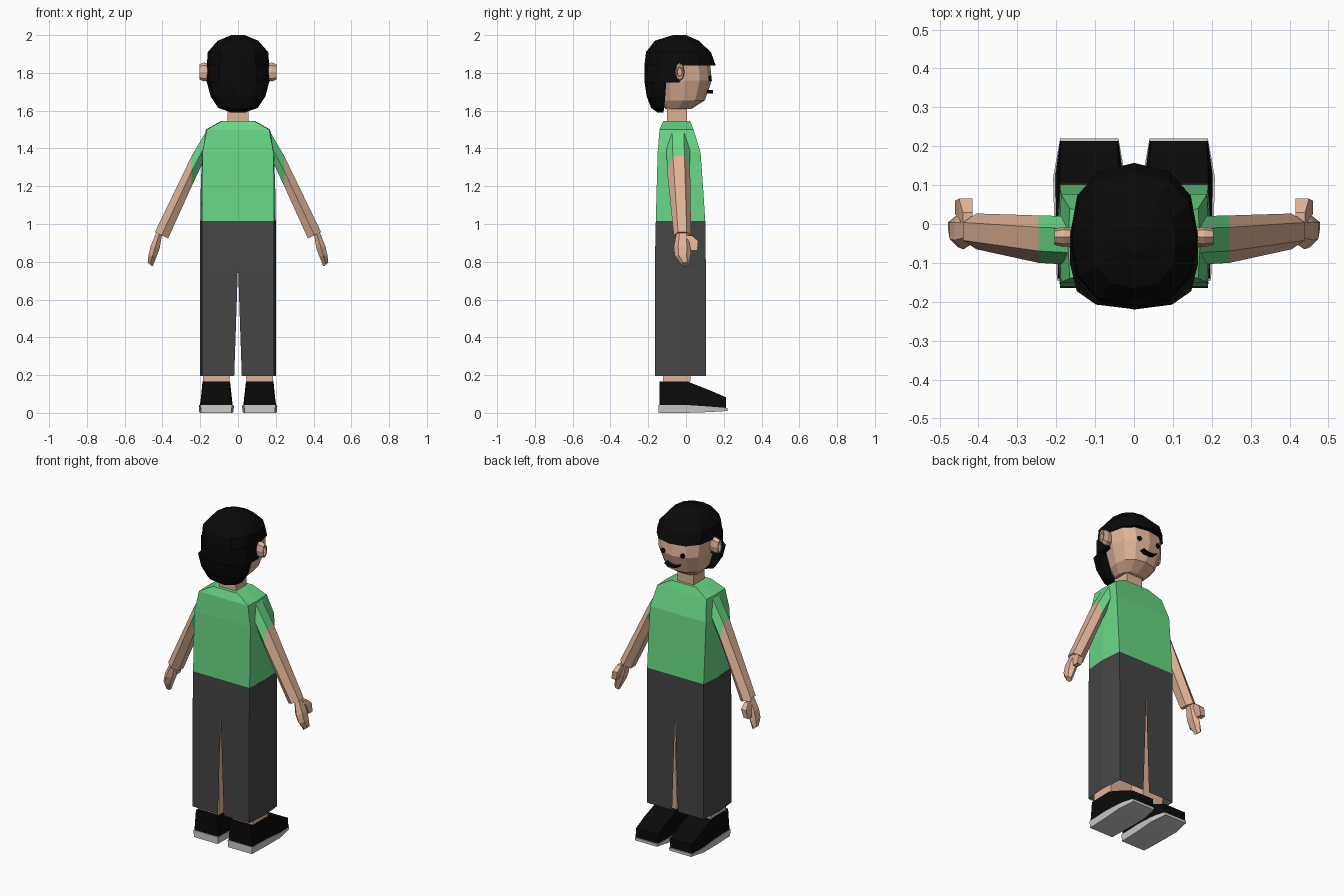
import bpy, bmesh
from math import cos, sin, pi, copysign

if "Cube" in bpy.data.objects:
    bpy.data.objects.remove(bpy.data.objects["Cube"])


def material(name, rgb):
    m = bpy.data.materials.new(name)
    m.diffuse_color = (*rgb, 1)
    m.use_nodes = True
    m.node_tree.nodes["Principled BSDF"].inputs["Base Color"].default_value = m.diffuse_color
    return m


SKIN = material("skin", (0.74, 0.45, 0.31))
GREEN = material("shirt_green", (0.14, 0.68, 0.24))
DARK = material("trouser_grey", (0.06, 0.06, 0.06))
BLACK = material("black", (0.003, 0.003, 0.003))


def loft(name, rings, mat=None, mirror=False, closed=True, caps=True):
    """Skin a list of equal-length point rings with flat faces."""
    bm = bmesh.new()
    vs = [[bm.verts.new(p) for p in r] for r in rings]
    n = len(rings[0])
    for a, b in zip(vs, vs[1:]):
        for i in range(n if closed else n - 1):
            j = (i + 1) % n
            bm.faces.new((a[i], a[j], b[j], b[i]))
    if caps:
        bm.faces.new(vs[0][::-1])
        bm.faces.new(vs[-1])
    bmesh.ops.recalc_face_normals(bm, faces=bm.faces)
    me = bpy.data.meshes.new(name)
    bm.to_mesh(me)
    bm.free()
    ob = bpy.data.objects.new(name, me)
    bpy.context.collection.objects.link(ob)
    if mat:
        me.materials.append(mat)
    if mirror:
        ob.modifiers.new("Mirror", 'MIRROR')
    return ob


def oval(z, rx, y0, y1, n=12, p=0.85):
    """Horizontal rounded ring between y0 and y1."""
    pts = []
    for i in range(n):
        a = 2 * pi * i / n
        c, s = cos(a), sin(a)
        pts.append((rx * copysign(abs(c) ** p, c),
                    (y0 + y1) / 2 + (y1 - y0) / 2 * copysign(abs(s) ** p, s), z))
    return pts


def half_oval(z, rx, front, back, n=6, p=0.75):
    """D-shaped ring: straight in front, rounded at the back."""
    return [(rx * copysign(abs(cos(a)) ** p, cos(a)),
             front - (front - back) * abs(sin(a)) ** p, z)
            for a in (pi * i / n for i in range(n + 1))]


def box_ring(z, x0, x1, y0, y1):
    return [(x0, y0, z), (x1, y0, z), (x1, y1, z), (x0, y1, z)]


def limb(outer, inner, y0, y1):
    """Six-sided limb section given its outer and inner (x, z) edges."""
    (ox, oz), (ix, iz) = outer, inner
    ya, yb = y0 + (y1 - y0) * 0.25, y0 + (y1 - y0) * 0.75
    mx, mz = (ox + ix) / 2, (oz + iz) / 2
    return [(ox, ya, oz), (ox, yb, oz), (mx, y1, mz),
            (ix, yb, iz), (ix, ya, iz), (mx, y0, mz)]


# Head and neck
loft("head", [oval(1.61, .075, -.11, .03), oval(1.655, .118, -.13, .1),
              oval(1.76, .15, -.15, .137), oval(1.84, .155, -.15, .128),
              oval(1.93, .11, -.14, .07)], SKIN)
loft("neck", [box_ring(z, -.055, .055, -.1, .005) for z in (1.5, 1.65)], SKIN)

# Hair: cap with fringe, and the hanging back
loft("hair_cap", [oval(1.84, .165, -.22, .157), oval(1.91, .16, -.212, .132),
                  oval(1.97, .108, -.165, .068), oval(2.0, .035, -.07, .0)], BLACK)
loft("hair_back", [half_oval(1.845, .166, -.03, -.22), half_oval(1.75, .166, -.035, -.22),
                   half_oval(1.748, .164, -.105, -.219), half_oval(1.675, .145, -.11, -.208),
                   half_oval(1.615, .105, -.115, -.185), half_oval(1.59, .035, -.12, -.15)], BLACK)


# Ears: thick rim with a recessed centre
def ear(x, k):
    return [(x, -.033 + .026 * k * cos(i * pi / 4), 1.805 + .05 * k * sin(i * pi / 4))
            for i in range(8)]


loft("ears", [ear(.14, .8), ear(.18, 1), ear(.205, .8), ear(.203, .55), ear(.185, .45)],
     SKIN, mirror=True)


# Eyes and mouth
def eye(y, r):
    return [(.065 + r * cos(i * pi / 4), y, 1.77 + r * sin(i * pi / 4)) for i in range(8)]


loft("eyes", [eye(.105, .014), eye(.13, .014), eye(.135, .007)], BLACK, mirror=True)
loft("mouth", [[(x, y, z + d) for y, d in ((.11, -.004), (.142, -.004), (.142, .004), (.11, .004))]
               for x, z in ((-.045, 1.705), (-.02, 1.695), (.02, 1.695), (.045, 1.705))], BLACK)


# Shirt body
def torso(z, x, xm, y0, y1):
    ym = (y0 + y1) / 2
    return [(0, y0, z), (x, y0, z), (xm, ym, z), (x, y1, z), (0, y1, z),
            (-x, y1, z), (-xm, ym, z), (-x, y0, z)]


loft("shirt", [torso(1.015, .19, .2, -.16, .102), torso(1.2, .19, .197, -.155, .09),
               torso(1.38, .188, .19, -.15, .077), torso(1.5, .165, .17, -.14, .04),
               torso(1.545, .085, .09, -.12, .022)], GREEN)

# Sleeves, arms and hands
cut = limb((.245, 1.36), (.245, 1.2), -.1, .022)
loft("sleeves", [limb((.16, 1.505), (.16, 1.38), -.105, .02), cut], GREEN, mirror=True)
loft("arms", [cut, limb((.44, .957), (.37, .923), -.065, .027)], SKIN, mirror=True)
loft("hands", [limb((.428, .965), (.402, .945), -.05, .018),
               limb((.462, .885), (.415, .87), -.065, .028),
               limb((.474, .835), (.43, .83), -.06, .025),
               limb((.478, .795), (.452, .775), -.025, .015)], SKIN, mirror=True)
loft("thumbs", [box_ring(.94, .415, .44, -.01, .03), box_ring(.91, .415, .45, .015, .065),
                box_ring(.86, .43, .46, .025, .06)], SKIN, mirror=True)


# Trousers: open shell, split between the legs
def trouser(z, gap, y0=-.165, y1=.105):
    return [(gap, y0, z), (.19, y0, z), (.202, (y0 + y1) / 2, z), (.19, y1, z), (gap, y1, z)]


loft("trousers", [trouser(.195, .02), trouser(.78, 0), trouser(1.015, 0, -.16, .102)],
     DARK, mirror=True, closed=False, caps=False)
loft("legs", [box_ring(.14, .045, .185, -.12, .02), box_ring(.5, .035, .18, -.13, .05),
              box_ring(.85, .01, .18, -.14, .08)], SKIN, mirror=True)


# Shoes and soles, sections running heel to toe
def shoe(y, wb, wt, top, bottom):
    return [(.115 - wb, y, bottom), (.115 + wb, y, bottom),
            (.115 + wt, y, top), (.115 - wt, y, top)]


loft("shoes", [shoe(-.14, .08, .07, .165, .04), shoe(.01, .085, .073, .165, .04),
               shoe(.12, .088, .076, .122, .03), shoe(.213, .075, .072, .082, .025)],
     BLACK, mirror=True)
loft("soles", [shoe(-.145, .08, .083, .042, 0), shoe(.0, .085, .09, .042, 0),
               shoe(.12, .09, .093, .034, .004), shoe(.22, .073, .075, .026, .01)], mirror=True)
